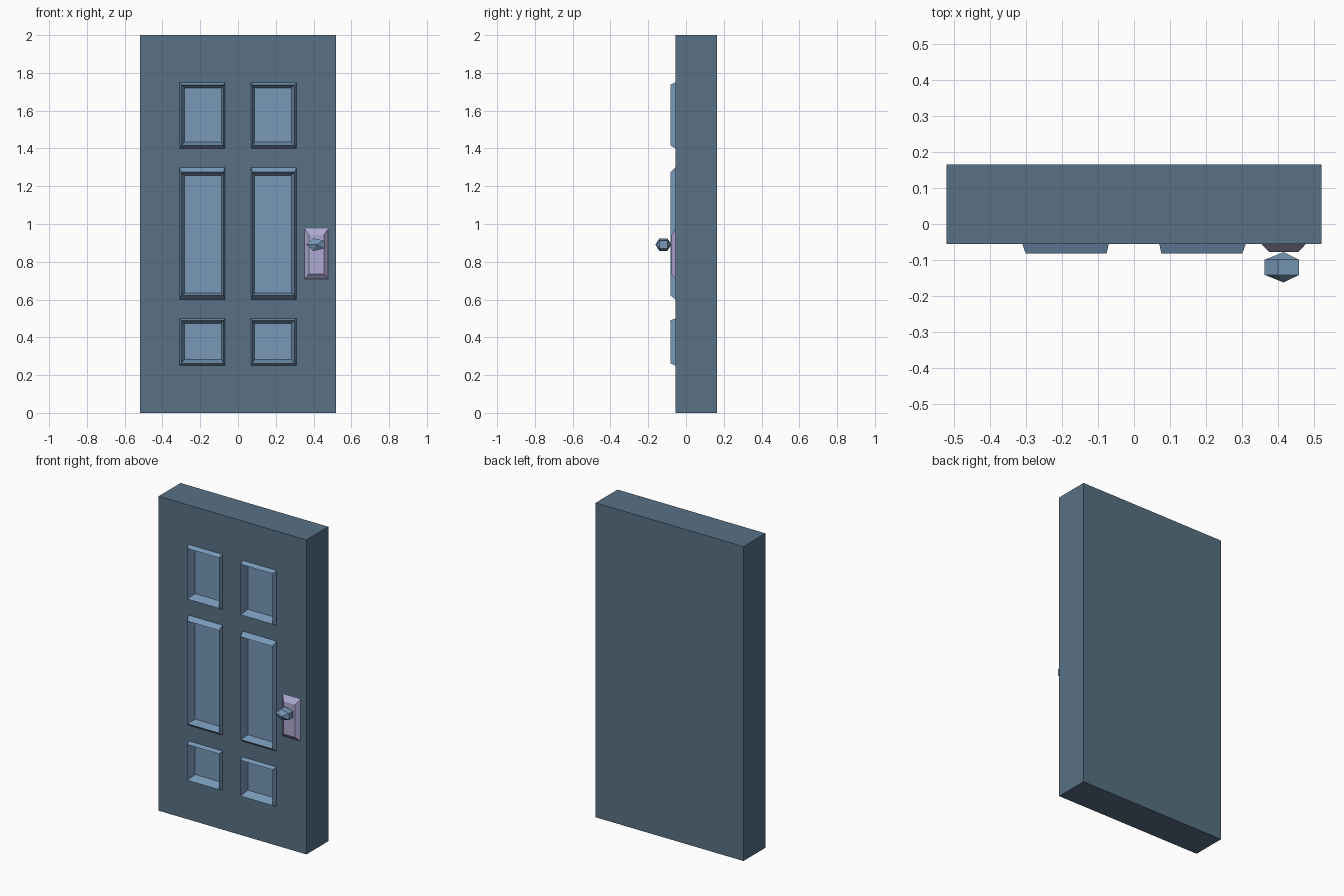
import bpy, bmesh
from mathutils import Matrix

if "Cube" in bpy.data.objects:
    bpy.data.objects.remove(bpy.data.objects["Cube"])


def material(name, r, g, b):
    lin = [((c / 255 + 0.055) / 1.055) ** 2.4 for c in (r, g, b)]
    m = bpy.data.materials.new(name)
    m.diffuse_color = (*lin, 1)
    m.use_nodes = True
    m.node_tree.nodes["Principled BSDF"].inputs["Base Color"].default_value = m.diffuse_color
    return m


DOOR = material("dark slate blue", 88, 113, 133)
PANEL = material("light steel blue", 120, 153, 185)
PLATE = material("lavender metal", 175, 170, 211)


def finish(name, bm, mat):
    me = bpy.data.meshes.new(name)
    bm.to_mesh(me)
    bm.free()
    ob = bpy.data.objects.new(name, me)
    bpy.context.collection.objects.link(ob)
    if mat:
        me.materials.append(mat)
    return ob


def add_box(bm, x0, x1, y0, y1, z0, z1):
    mat = (Matrix.Translation(((x0 + x1) / 2, (y0 + y1) / 2, (z0 + z1) / 2))
           @ Matrix.Diagonal((x1 - x0, y1 - y0, z1 - z0, 1)))
    bmesh.ops.create_cube(bm, size=1, matrix=mat)


def stepped_plate(name, rings, mat):
    """Nested rectangles (x0, x1, z0, z1, y) bridged from outside to inside."""
    bm = bmesh.new()
    loops = [[bm.verts.new(p) for p in
              ((x0, y, z0), (x1, y, z0), (x1, y, z1), (x0, y, z1))]
             for x0, x1, z0, z1, y in rings]
    for a, b in zip(loops, loops[1:]):
        for i in range(4):
            j = (i + 1) % 4
            bm.faces.new((a[i], a[j], b[j], b[i]))
    bm.faces.new(loops[-1])
    return finish(name, bm, mat)


FRONT, RIDGE, FLOOR = -0.055, -0.082, -0.027

# Panel rows: name, outer z range, ridge z range, recessed floor z range
ROWS = [("upper", (1.40, 1.75), (1.415, 1.737), (1.433, 1.72)),
        ("middle", (0.60, 1.30), (0.622, 1.275), (0.635, 1.256)),
        ("lower", (0.25, 0.50), (0.262, 0.49), (0.283, 0.472))]
XS = ((0.07, 0.31), (0.076, 0.30), (0.088, 0.282))

# Door slab with openings for the recessed panels
bm = bmesh.new()
add_box(bm, -0.52, 0.52, FRONT, 0.165, 0, 2)
door = finish("door_slab", bm, DOOR)

bm = bmesh.new()
for side in (-1, 1):
    for _, (z0, z1), _, _ in ROWS:
        x0, x1 = sorted(side * x for x in XS[0])
        add_box(bm, x0, x1, -0.2, FLOOR + 0.015, z0, z1)
cutter = finish("panel_cutter", bm, None)
cutter.hide_render = True
mod = door.modifiers.new("openings", 'BOOLEAN')
mod.operation = 'DIFFERENCE'
mod.solver = 'EXACT'
mod.object = cutter
bpy.context.view_layer.objects.active = door
bpy.ops.object.modifier_apply(modifier=mod.name)
bpy.data.objects.remove(cutter)

# Six moulded panels: raised rim sloping down to a recessed floor
for side, label in ((-1, "left"), (1, "right")):
    for row, *zs in ROWS:
        rings = [(*sorted(side * x for x in xr), *zr, y)
                 for xr, zr, y in zip(XS, zs, (FRONT, RIDGE, FLOOR))]
        stepped_plate(f"{row}_{label}_panel", rings, PANEL)

# Raised handle plate with bevelled rim
stepped_plate("handle_plate", [(0.353, 0.477, 0.71, 0.975, FRONT),
                               (0.375, 0.456, 0.735, 0.943, -0.077)], PLATE)

# Five-sided knob, one corner up, axis along y
bm = bmesh.new()
bmesh.ops.create_uvsphere(bm, u_segments=5, v_segments=3, radius=1)
lead = max((v for v in bm.verts if v.co.z > 0.1), key=lambda v: v.co.x)
if abs(lead.co.y) > 1e-3:      # put a corner on +x
    bmesh.ops.rotate(bm, verts=bm.verts,
                     matrix=Matrix.Rotation(-0.6283185, 3, 'Z'))
for v in bm.verts:             # sphere axis to y, corner to +z
    a, b, c = v.co
    v.co = (0.415 + b * 0.061, -0.12 + c * 0.042, 0.891 + a * 0.0405)
bmesh.ops.recalc_face_normals(bm, faces=bm.faces)
finish("door_knob", bm, PANEL)
